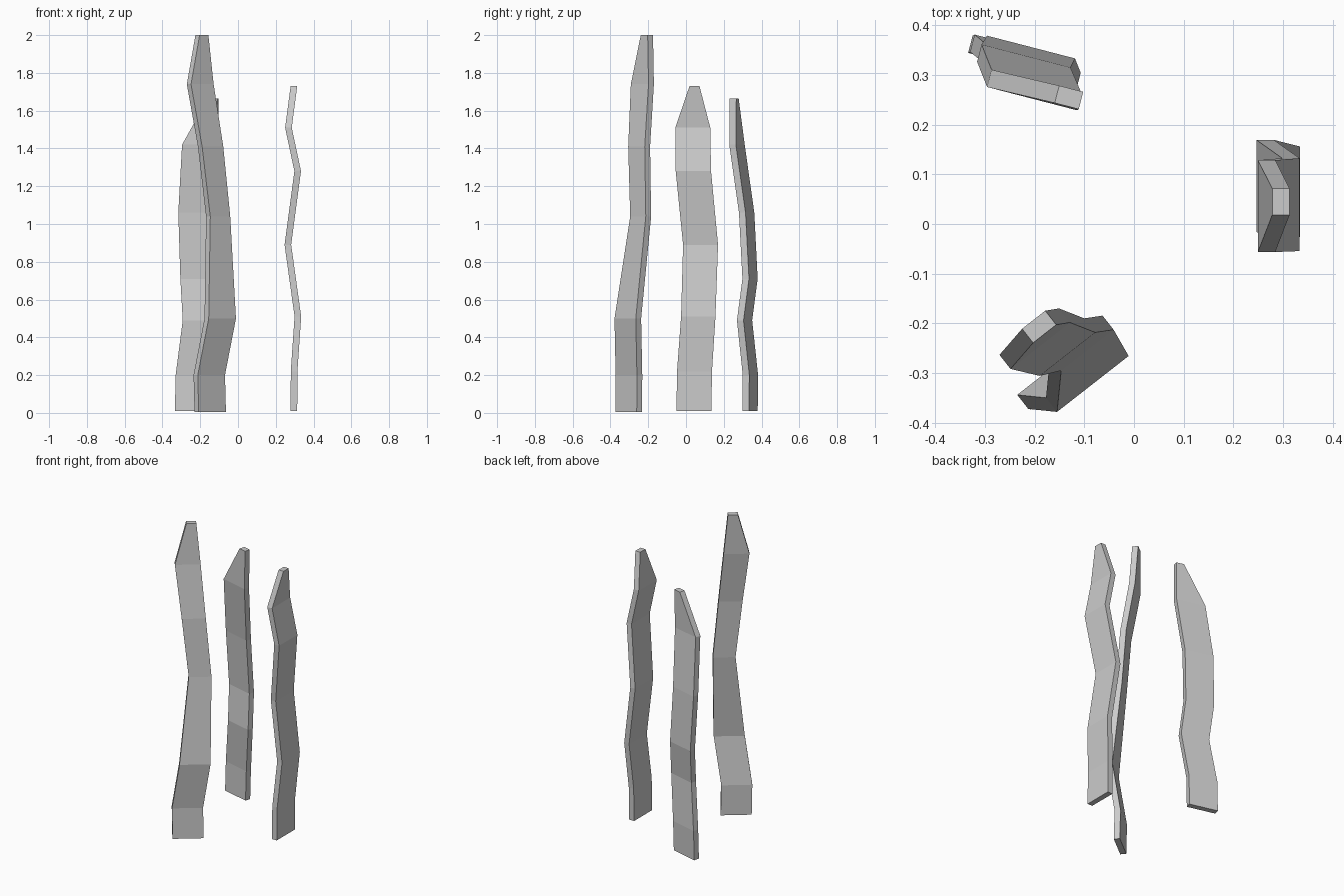
import bpy, bmesh
from math import radians, cos, sin
from mathutils import Vector


def blade(name, angle, thick, levels):
    """Loft a flat strip through levels of (x, y, z, width)."""
    a = radians(angle)
    along = Vector((cos(a), sin(a), 0))
    across = Vector((-sin(a), cos(a), 0)) * thick / 2
    bm = bmesh.new()
    rings = []
    for x, y, z, width in levels:
        c, w = Vector((x, y, z)), along * width / 2
        rings.append([bm.verts.new(p) for p in
                      (c - w - across, c + w - across, c + w + across, c - w + across)])
    for lo, hi in zip(rings, rings[1:]):
        for i in range(4):
            j = (i + 1) % 4
            bm.faces.new((lo[i], lo[j], hi[j], hi[i]))
    bm.faces.new(rings[0][::-1])
    bm.faces.new(rings[-1])
    bmesh.ops.recalc_face_normals(bm, faces=bm.faces)
    mesh = bpy.data.meshes.new(name)
    bm.to_mesh(mesh)
    bm.free()
    bpy.context.collection.objects.link(bpy.data.objects.new(name, mesh))


# Right-hand blade, edge-on from the front
blade("right_blade", 90, 0.035, [
    (0.296, 0.042, 0.01, 0.185), (0.297, 0.045, 0.22, 0.185),
    (0.317, 0.065, 0.51, 0.182), (0.264, 0.077, 0.89, 0.185),
    (0.316, 0.039, 1.28, 0.187), (0.267, 0.036, 1.51, 0.185),
    (0.296, 0.045, 1.73, 0.053)])

# Tall front blade
blade("front_blade", 38, 0.036, [
    (-0.147, -0.303, 0.004, 0.183), (-0.152, -0.302, 0.20, 0.183),
    (-0.094, -0.308, 0.50, 0.183), (-0.105, -0.240, 1.04, 0.134),
    (-0.145, -0.248, 1.41, 0.142), (-0.200, -0.231, 1.74, 0.152),
    (-0.191, -0.207, 2.00, 0.059)])

# Back left blade with a one-sided slanted tip
blade("back_blade", -14.5, 0.036, [
    (-0.240, 0.339, 0.01, 0.185), (-0.236, 0.341, 0.20, 0.185),
    (-0.200, 0.310, 0.49, 0.182), (-0.212, 0.339, 0.71, 0.183),
    (-0.222, 0.321, 1.06, 0.185), (-0.201, 0.270, 1.42, 0.187),
    (-0.131, 0.255, 1.665, 0.050)])
